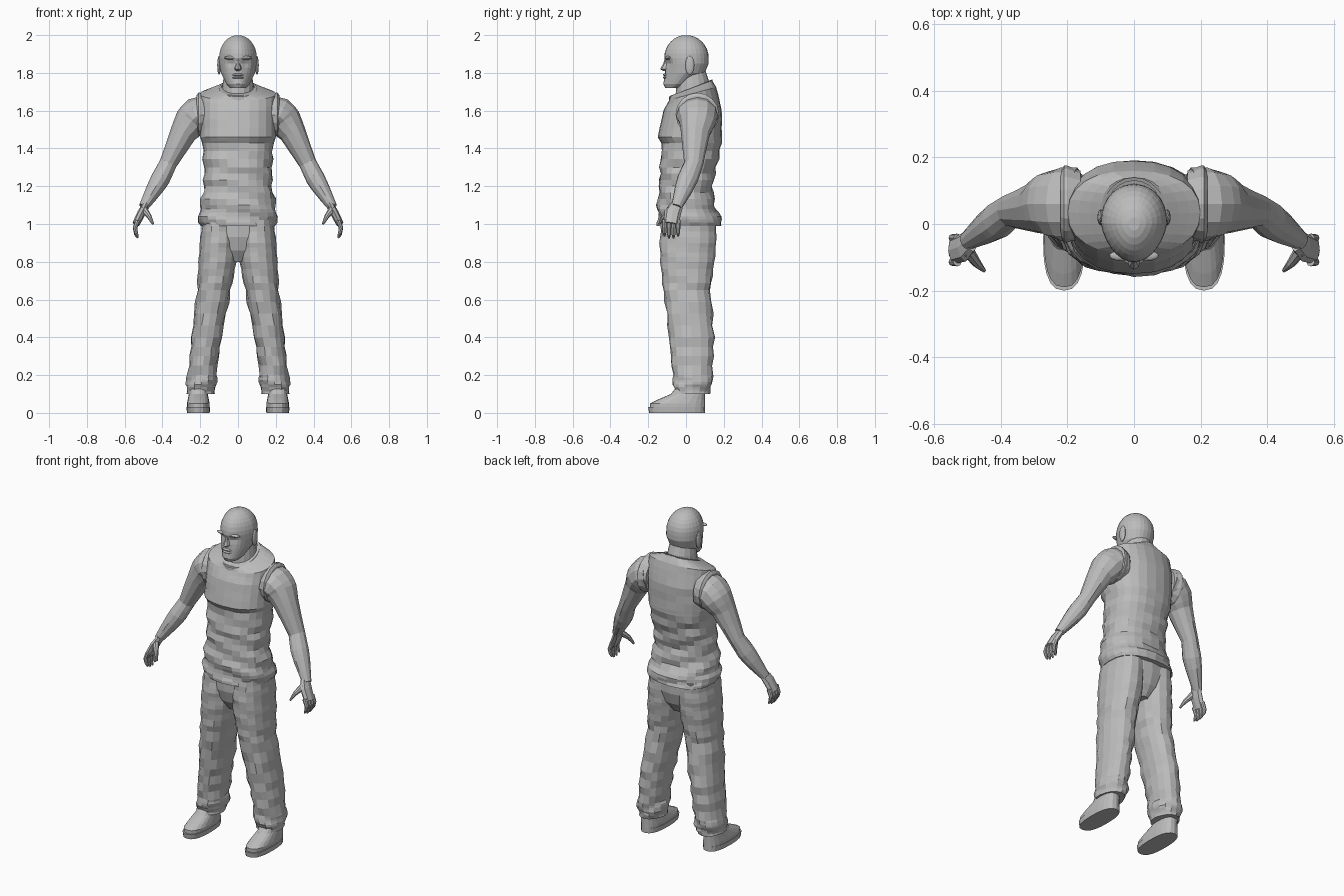
import bpy, bmesh, math, random
from mathutils import Matrix, Vector

random.seed(4)
if "Cube" in bpy.data.objects:
    bpy.data.objects.remove(bpy.data.objects["Cube"])

grey = bpy.data.materials.new("plain_grey")
grey.use_nodes = True
grey.diffuse_color = (0.5, 0.5, 0.5, 1)
grey.node_tree.nodes["Principled BSDF"].inputs["Base Color"].default_value = grey.diffuse_color


def finish(name, bm, mirror):
    """Turn a bmesh into a flat-shaded object, mirrored for paired parts."""
    bmesh.ops.recalc_face_normals(bm, faces=bm.faces)
    mesh = bpy.data.meshes.new(name)
    bm.to_mesh(mesh)
    bm.free()
    mesh.materials.append(grey)
    part = bpy.data.objects.new(name, mesh)
    bpy.context.collection.objects.link(part)
    if mirror:
        modifier = part.modifiers.new("mirror", "MIRROR")
        modifier.use_mirror_merge = False


def skin(name, rings, mirror, adjust=None):
    """Join rings of points into one capped mesh."""
    bm = bmesh.new()
    loops = [[bm.verts.new(point) for point in ring] for ring in rings]
    for low, high in zip(loops, loops[1:]):
        for i in range(len(low)):
            bm.faces.new((low[i - 1], low[i], high[i], high[i - 1]))
    bm.faces.new(loops[0])
    bm.faces.new(loops[-1])
    if adjust:
        for vertex in bm.verts:
            adjust(vertex.co)
    finish(name, bm, mirror)


def spread(keys, steps):
    """Insert evenly spaced rows between the key rows."""
    rows = [keys[0]]
    for start, end in zip(keys, keys[1:]):
        for step in range(steps):
            blend = (step + 1) / steps
            rows.append([a + (b - a) * blend for a, b in zip(start, end)])
    return rows


def rounded(value, square):
    return math.copysign(abs(value) ** (2 / square), value)


def zero(z):
    return 0


def stack(name, keys, steps=1, sides=20, square=2.0, taper=0, fold=zero,
          lean=zero, tilt=zero, mirror=False, adjust=None):
    """Stack of cross-sections; each row is height, front, back, half width."""
    rings = []
    for z, front, back, half in spread(keys, steps):
        middle, depth = (front + back) / 2, (back - front) / 2
        ring = []
        for i in range(sides):
            angle = math.tau * i / sides
            across = rounded(math.cos(angle), square)
            along = rounded(math.sin(angle), square)
            crease = math.sin(z * 60 + 3 * across + 2 * along) + random.uniform(-0.6, 0.6)
            swell = fold(z) * crease
            x = across * (half + swell) * (1 - taper * max(0, -along))
            y = middle + along * (depth + swell)
            ring.append(Vector((x + lean(z), y, z + tilt(z) * along * depth)))
        rings.append(ring)
    skin(name, rings, mirror, adjust)


def limb(name, keys, steps=1, sides=8, deep=1.0, rough=0):
    """Mirrored tube along a path; each row is x, y, z, radius."""
    rows = spread(keys, steps)
    path = [Vector(row[:3]) for row in rows]
    rings = []
    for i, row in enumerate(rows):
        heading = (path[min(i + 1, len(path) - 1)] - path[max(i - 1, 0)]).normalized()
        rear = (Vector((0, 1, 0)) - heading * heading.y).normalized()
        side = rear.cross(heading)
        ring = []
        for k in range(sides):
            angle = math.tau * k / sides
            radius = row[3] * (1 + random.uniform(-rough, rough))
            offset = side * math.cos(angle) + rear * math.sin(angle) * deep
            ring.append(path[i] + offset * radius)
        rings.append(ring)
    skin(name, rings, True)


def ball(name, centre, size, mirror=False):
    """Squashed sphere with the given half sizes."""
    bm = bmesh.new()
    place = Matrix.Translation(centre) @ Matrix.Diagonal(size).to_4x4()
    bmesh.ops.create_uvsphere(bm, u_segments=12, v_segments=8, radius=1, matrix=place)
    finish(name, bm, mirror)


# Sleeveless shirt: creased waist, chest overhang, shoulders sloping to the neck
stack("shirt", [
    (0.99, -0.15, 0.19, 0.2), (1.04, -0.15, 0.18, 0.21), (1.1, -0.15, 0.15, 0.2),
    (1.2, -0.14, 0.14, 0.18), (1.3, -0.14, 0.16, 0.18), (1.43, -0.13, 0.19, 0.19),
    (1.46, -0.15, 0.19, 0.2), (1.6, -0.12, 0.19, 0.2), (1.69, -0.09, 0.16, 0.2),
    (1.72, -0.08, 0.14, 0.1)],
    steps=3, sides=24, square=2.3, tilt=lambda z: 3 * max(0, z - 1.6),
    fold=lambda z: 0.006 if z < 1.4 else 0.001)

# Neckline trim and neck
stack("collar", [
    (z, -0.08 - rim, 0.13 + rim, 0.09 + rim)
    for z, rim in ((1.7, 0.01), (1.72, 0.01), (1.72, 0), (1.7, 0))],
    sides=24, tilt=lambda z: 0.4)
stack("neck", [(1.66, -0.06, 0.13, 0.09), (1.75, -0.05, 0.12, 0.08), (1.82, -0.04, 0.1, 0.07)],
      steps=2, sides=16, tilt=lambda z: 2 * (1.82 - z))


# Head: jaw rows under a domed skull, with sunken eye sockets
def sink_eyes(point):
    reach = math.hypot(abs(point.x) - 0.036, point.z - 1.85)
    if point.y < 0 and reach < 0.03:
        point.y += 0.014 * (1 - reach / 0.04)


jaw = [(1.72, -0.11, -0.03, 0.04), (1.74, -0.12, 0.02, 0.06),
       (1.8, -0.11, 0.1, 0.09), (1.85, -0.11, 0.12, 0.1)]
skull = []
for turn in range(8):
    rise, run = math.sin(turn / 5), math.cos(turn / 5)
    skull.append((1.88 + 0.12 * rise, -0.115 * run, 0.12 * run, 0.1 * run))
stack("head", jaw + skull, steps=2, sides=28, square=2.1, taper=0.2, adjust=sink_eyes)

# Facial features
stack("nose", [(1.81, -0.12, -0.08, 0.01), (1.82, -0.137, -0.08, 0.02),
               (1.85, -0.12, -0.08, 0.01), (1.88, -0.11, -0.08, 0.01)], sides=8)
ball("brow", (0.035, -0.095, 1.88), (0.04, 0.016, 0.01), mirror=True)
ball("ear", (0.1, 0.02, 1.84), (0.01, 0.024, 0.05), mirror=True)
for lip, z in (("upper_lip", 1.79), ("lower_lip", 1.775)):
    ball(lip, (0, -0.108, z), (0.03, 0.014, 0.007))

# Armhole trim and arms
limb("armhole", [(x, 0.06, 1.58, r) for x, r in ((0.16, 0.1), (0.2, 0.115), (0.21, 0.115), (0.22, 0.1))],
     sides=16)
limb("arm", [
    (0.17, 0.06, 1.58, 0.1), (0.22, 0.06, 1.57, 0.1), (0.25, 0.06, 1.54, 0.09),
    (0.29, 0.05, 1.48, 0.07), (0.37, 0.04, 1.32, 0.046), (0.41, 0.01, 1.24, 0.05),
    (0.44, -0.01, 1.19, 0.045), (0.5, -0.05, 1.09, 0.026)],
    steps=2, sides=12, deep=1.1, rough=0.02)

# Hands: palm, four fingers and thumb
limb("palm", [(0.49, -0.05, 1.1, 0.018), (0.51, -0.07, 1.06, 0.022), (0.54, -0.08, 1, 0.02)],
     deep=2)
for i, finger in enumerate(("index_finger", "middle_finger", "ring_finger", "little_finger")):
    y = 0.024 * i - 0.114
    tip = 0.92 + 0.01 * abs(i - 1.5)
    limb(finger, [(0.53, y, 1.02, 0.013), (0.545, y, 0.98, 0.012),
                  (0.54, y, tip + 0.02, 0.01), (0.53, y, tip, 0.005)])
limb("thumb", [(0.5, -0.08, 1.08, 0.02), (0.47, -0.12, 1.04, 0.013), (0.45, -0.14, 1, 0.006)],
     steps=2)

# Trousers: seat, then baggy legs that splay apart and bunch at the cuffs
stack("trouser_seat", [(1.03, -0.13, 0.16, 0.19), (0.93, -0.13, 0.16, 0.19),
                       (0.86, -0.11, 0.14, 0.13), (0.8, -0.07, 0.1, 0.05)], steps=2)
stack("trouser_leg", [
    (1.02, -0.13, 0.16, 0.09), (0.9, -0.14, 0.16, 0.1), (0.8, -0.135, 0.15, 0.1),
    (0.65, -0.12, 0.13, 0.09), (0.4, -0.09, 0.15, 0.08), (0.2, -0.07, 0.14, 0.075),
    (0.15, -0.07, 0.14, 0.083), (0.1, -0.05, 0.12, 0.072)],
    steps=4, sides=16, square=2.2, mirror=True,
    lean=lambda z: 0.15 + 0.05 * math.cos(math.pi * z),
    fold=lambda z: 0.005 if z < 0.7 else 0.002)

# Shoes: flat sole and sloping upper
for shoe, rows in (
        ("shoe_sole", [(0, -0.195, 0.1, 0.06), (0.03, -0.2, 0.1, 0.063)]),
        ("shoe_upper", [(0.03, -0.19, 0.1, 0.06), (0.05, -0.19, 0.1, 0.06),
                        (0.07, -0.15, 0.1, 0.056), (0.1, -0.08, 0.1, 0.05),
                        (0.15, -0.04, 0.09, 0.05)])):
    stack(shoe, rows, square=2.5, lean=lambda z: 0.21, mirror=True)
